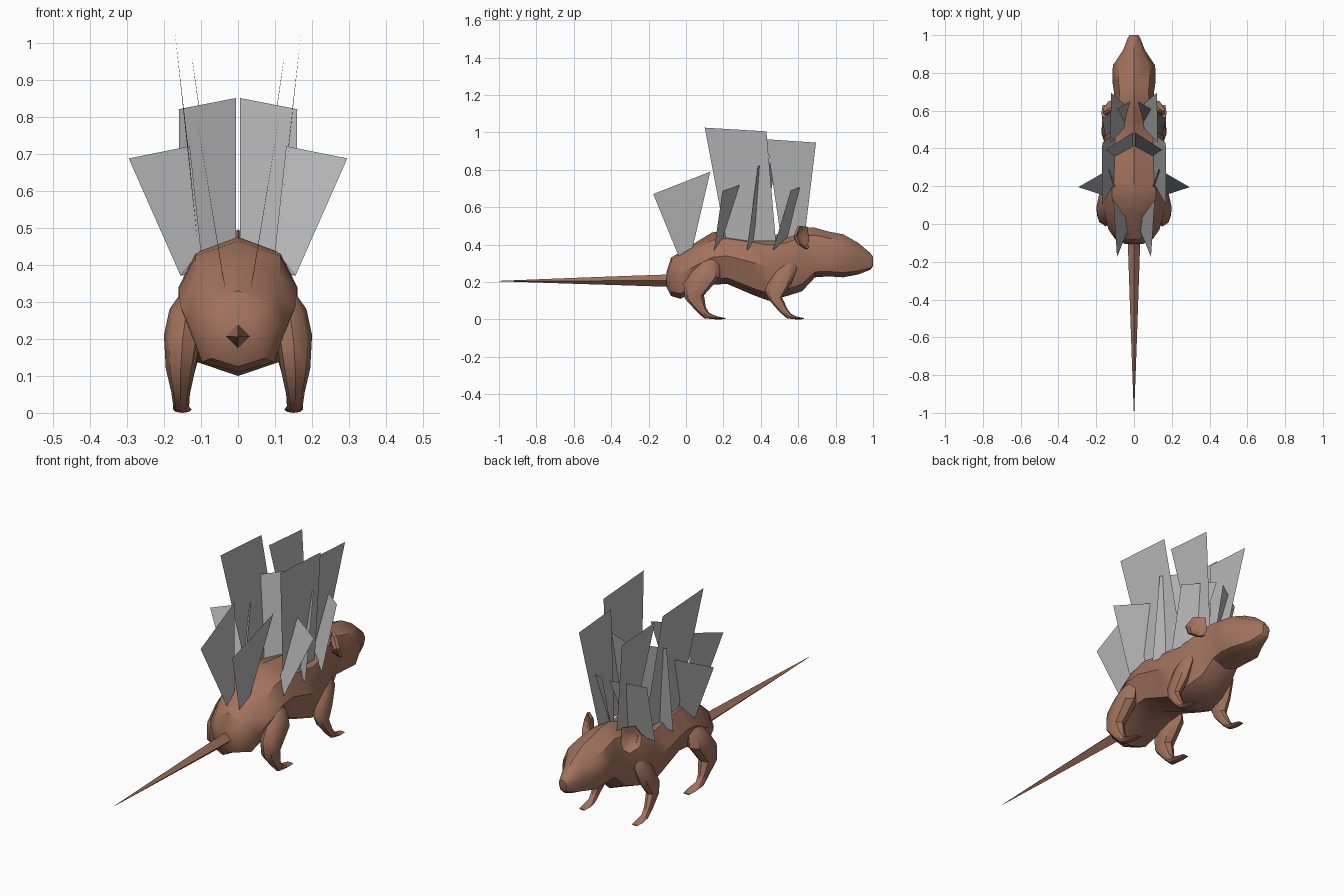
import bpy, bmesh, math
from mathutils import Vector

if "Cube" in bpy.data.objects:
    bpy.data.objects.remove(bpy.data.objects["Cube"])


def material(name, rgb):
    m = bpy.data.materials.new(name)
    m.use_nodes = True
    m.diffuse_color = (*rgb, 1)
    b = next(n for n in m.node_tree.nodes if n.type == 'BSDF_PRINCIPLED')
    b.inputs["Base Color"].default_value = (*rgb, 1)
    b.inputs["Roughness"].default_value = 0.8
    return m


FUR = material("brown_fur", (0.36, 0.17, 0.11))
PLATE = material("grey_plate", (0.48, 0.48, 0.48))


def finish(name, bm, mat, smooth=True):
    if smooth:
        bmesh.ops.recalc_face_normals(bm, faces=bm.faces[:])
    me = bpy.data.meshes.new(name)
    bm.to_mesh(me)
    bm.free()
    me.materials.append(mat)
    ob = bpy.data.objects.new(name, me)
    bpy.context.collection.objects.link(ob)
    if smooth:
        bpy.ops.object.select_all(action='DESELECT')
        ob.select_set(True)
        bpy.context.view_layer.objects.active = ob
        bpy.ops.object.shade_smooth_by_angle(angle=math.radians(40))
    return ob


def loft(name, rings, mat):
    """Skin a list of equal-length point rings and cap both ends."""
    bm = bmesh.new()
    loops = [[bm.verts.new(p) for p in r] for r in rings]
    n = len(loops[0])
    for a, b in zip(loops, loops[1:]):
        for i in range(n):
            j = (i + 1) % n
            bm.faces.new((a[i], a[j], b[j], b[i]))
    bm.faces.new(loops[0])
    bm.faces.new(loops[-1])
    return finish(name, bm, mat)


def tilted_ring(c, rx, r, pitch, n, side=1):
    """Ellipse spanned by x and an axis pitched from y up towards z."""
    p = math.radians(pitch)
    axis = Vector((0, math.cos(p), math.sin(p)))
    c = Vector((c[0] * side, c[1], c[2]))
    return [c + Vector((rx * math.cos(t), 0, 0)) + axis * r * math.sin(t)
            for t in (2 * math.pi * i / n for i in range(n))]


# Body and head: y, bottom z, top z, half width
BODY = [(-0.105, 0.175, 0.25, 0.05), (-0.08, 0.125, 0.33, 0.10),
        (-0.03, 0.11, 0.36, 0.135), (0.05, 0.15, 0.41, 0.155),
        (0.14, 0.185, 0.465, 0.16), (0.22, 0.19, 0.475, 0.16),
        (0.36, 0.13, 0.46, 0.16), (0.44, 0.10, 0.45, 0.16),
        (0.54, 0.125, 0.46, 0.145), (0.62, 0.15, 0.495, 0.12),
        (0.69, 0.225, 0.49, 0.105), (0.76, 0.23, 0.47, 0.115),
        (0.84, 0.225, 0.455, 0.112), (0.92, 0.24, 0.41, 0.058),
        (0.985, 0.265, 0.355, 0.033), (1.0, 0.285, 0.335, 0.022)]
SECTION = [(0, 1), (0.72, 0.70), (1, 0.05), (0.72, -0.78),
           (0, -1), (-0.72, -0.78), (-1, 0.05), (-0.72, 0.70)]
loft("body", [[(u * w, y, (lo + hi) / 2 + v * (hi - lo) / 2) for u, v in SECTION]
              for y, lo, hi, w in BODY], FUR)

# Tail: thin tapering four-sided cone
loft("tail", [tilted_ring((0, y, z), r, r, 90, 4) for y, z, r in
              [(-0.06, 0.207, 0.034), (-0.3, 0.207, 0.026),
               (-0.65, 0.206, 0.014), (-1.0, 0.205, 0.001)]], FUR)

# Legs: centre x, y, z, x radius, other radius, pitch
HIND = [(0.135, 0.13, 0.33, 0.015, 0.03, 0), (0.14, 0.11, 0.28, 0.045, 0.07, 10),
        (0.15, 0.085, 0.21, 0.05, 0.10, 10), (0.155, 0.045, 0.12, 0.04, 0.052, 10),
        (0.155, 0.08, 0.055, 0.025, 0.028, 20), (0.155, 0.11, 0.02, 0.02, 0.02, 45),
        (0.15, 0.16, 0.009, 0.025, 0.009, 85), (0.15, 0.21, 0.004, 0.018, 0.003, 90)]
FORE = [(0.12, 0.55, 0.31, 0.015, 0.03, 0), (0.125, 0.53, 0.26, 0.035, 0.065, 10),
        (0.135, 0.49, 0.17, 0.035, 0.07, 10), (0.145, 0.48, 0.11, 0.028, 0.035, 15),
        (0.15, 0.52, 0.05, 0.02, 0.022, 30), (0.15, 0.55, 0.018, 0.018, 0.016, 50),
        (0.15, 0.59, 0.008, 0.022, 0.008, 85), (0.15, 0.63, 0.004, 0.016, 0.003, 90)]

# Ear: outline of a small cup, deepened behind its centre
EAR = [(0.09, 0.66, 0.39), (0.135, 0.65, 0.375), (0.165, 0.61, 0.40),
       (0.165, 0.59, 0.45), (0.135, 0.61, 0.50), (0.09, 0.65, 0.495)]

# Back plates: base, outer tip, inner tip, inner base
PLATES = {
    "rear_plate": [(0.035, -0.04, 0.34), (0.09, -0.175, 0.67),
                   (0.11, 0.13, 0.79), (0.04, 0.03, 0.36)],
    "hip_plate": [(0.155, 0.15, 0.37), (0.295, 0.195, 0.687),
                  (0.13, 0.29, 0.72), (0.10, 0.20, 0.44)],
    "tall_plate": [(0.105, 0.215, 0.42), (0.17, 0.10, 1.025),
                   (0.168, 0.43, 1.005), (0.10, 0.48, 0.42)],
    "flank_plate": [(0.155, 0.325, 0.37), (0.16, 0.385, 0.82),
                    (0.006, 0.485, 0.85), (0.006, 0.41, 0.44)],
    "neck_plate": [(0.05, 0.51, 0.42), (0.125, 0.43, 0.963),
                   (0.122, 0.695, 0.945), (0.05, 0.635, 0.45)],
    "shoulder_plate": [(0.15, 0.465, 0.37), (0.17, 0.56, 0.69),
                       (0.02, 0.65, 0.72), (0.05, 0.54, 0.43)],
}

for side, tag in ((1, "left"), (-1, "right")):
    for name, rows in (("hind_leg", HIND), ("front_leg", FORE)):
        loft(f"{tag}_{name}", [tilted_ring(r[:3], r[3], r[4], r[5], 8, side)
                               for r in rows], FUR)

    rim = [Vector((x * side, y, z)) for x, y, z in EAR]
    mid = sum(rim, Vector()) / len(rim)
    back = Vector((-0.01 * side, -0.025, 0))
    loft(f"{tag}_ear", [[mid + (p - mid) * s + back * d for p in rim]
                        for s, d in ((0.6, 1.2), (0.95, 0.6), (1, 0),
                                     (0.85, 0.1), (0.5, 0.7))], FUR)

    for name, pts in PLATES.items():
        bm = bmesh.new()
        v = [bm.verts.new((x * side, y, z)) for x, y, z in pts]
        bm.faces.new(v if side > 0 else v[::-1])
        finish(f"{tag}_{name}", bm, PLATE, smooth=False)
